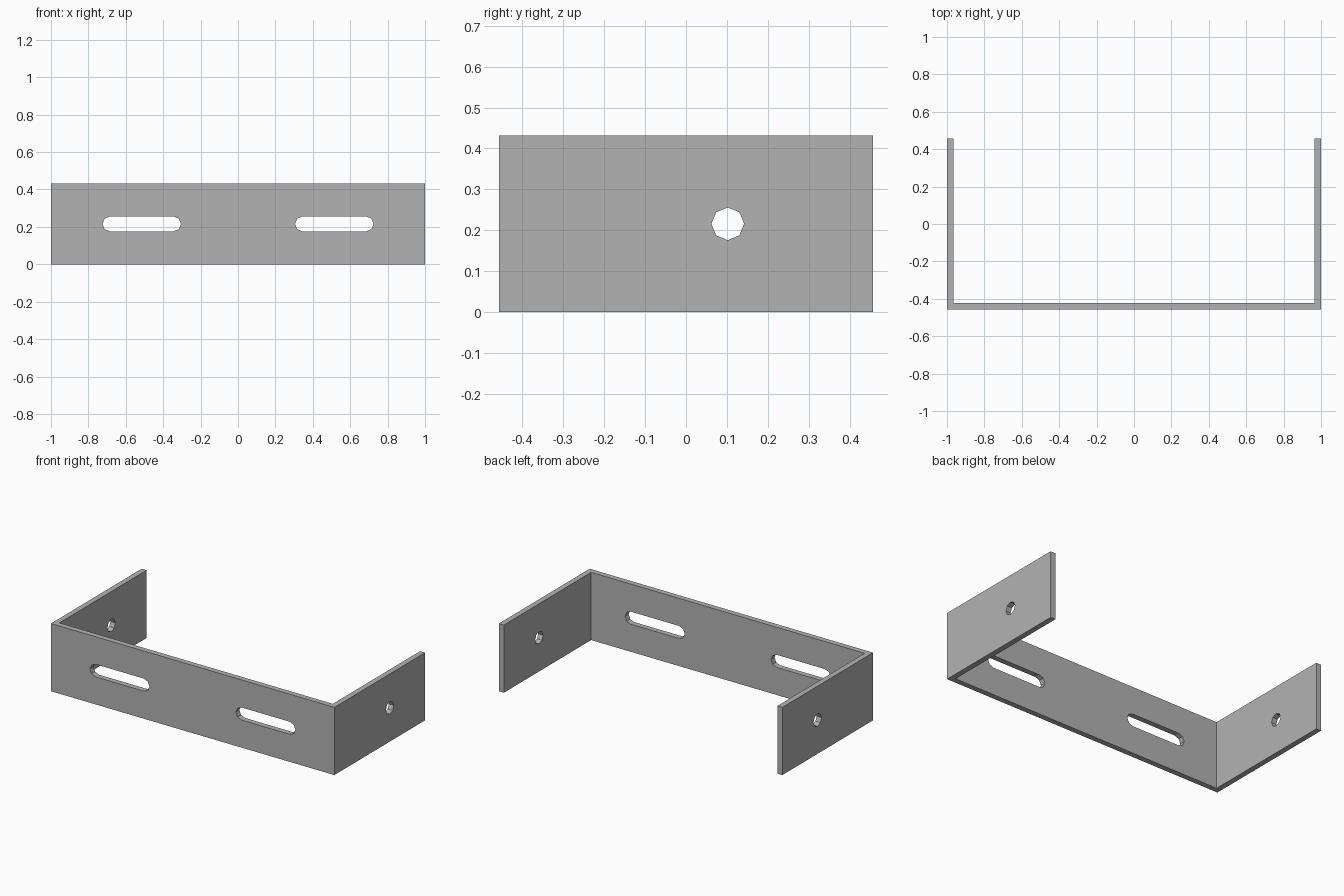
import bpy, bmesh
from math import pi, cos, sin
from mathutils import Vector

cube = bpy.data.objects.get("Cube")
if cube:
    bpy.data.objects.remove(cube, do_unlink=True)

WIDTH, DEPTH, HEIGHT, THICK = 1.0, 0.457, 0.432, 0.035   # half width, half depth
MID, RADIUS = HEIGHT / 2, 0.04

steel = bpy.data.materials.new("steel grey")
steel.use_nodes = True
grey = (0.45, 0.45, 0.45, 1)
steel.diffuse_color = grey
steel.node_tree.nodes["Principled BSDF"].inputs["Base Color"].default_value = grey


def prism(name, outline, sweep):
    """Extrude a closed outline of 3D points along a vector."""
    bm = bmesh.new()
    face = bm.faces.new([bm.verts.new(p) for p in outline])
    top = bmesh.ops.extrude_face_region(bm, geom=[face])["geom"]
    verts = [v for v in top if isinstance(v, bmesh.types.BMVert)]
    bmesh.ops.translate(bm, verts=verts, vec=Vector(sweep))
    bmesh.ops.recalc_face_normals(bm, faces=bm.faces)
    mesh = bpy.data.meshes.new(name)
    bm.to_mesh(mesh)
    bm.free()
    mesh.materials.append(steel)
    obj = bpy.data.objects.new(name, mesh)
    bpy.context.collection.objects.link(obj)
    return obj


def arc(cx, start):
    """Half of an eight-sided circle."""
    angles = [start + i * pi / 4 for i in range(5)]
    return [(cx + RADIUS * cos(a), MID + RADIUS * sin(a)) for a in angles]


# U-shaped strap: front plate with two side flanges
w, d, t = WIDTH, DEPTH, THICK
half = [(w, -d), (w, d), (w - t, d), (w - t, t - d)]
profile = half + [(-x, y) for x, y in reversed(half)]
bracket = prism("bracket", [(x, y, 0) for x, y in profile], (0, 0, HEIGHT))

# Long slots in the front plate
cutters = []
for side in (-1, 1):
    slot = arc(side * 0.515 + 0.17, -pi / 2) + arc(side * 0.515 - 0.17, pi / 2)
    cutters.append(prism("slot_cutter", [(x, -d - 0.1, z) for x, z in slot], (0, 0.2 + t, 0)))

# One round hole through both flanges
hole = arc(0.102, 0) + arc(0.102, pi)[1:-1]
cutters.append(prism("hole_cutter", [(-1.2, y, z) for y, z in hole], (2.4, 0, 0)))

# Cut the openings and discard the cutters
bpy.context.view_layer.objects.active = bracket
for cutter in cutters:
    cutter.hide_render = True
    mod = bracket.modifiers.new("cut", "BOOLEAN")
    mod.operation = "DIFFERENCE"
    mod.solver = "EXACT"
    mod.object = cutter
    bpy.ops.object.modifier_apply(modifier=mod.name)
    bpy.data.objects.remove(cutter, do_unlink=True)
